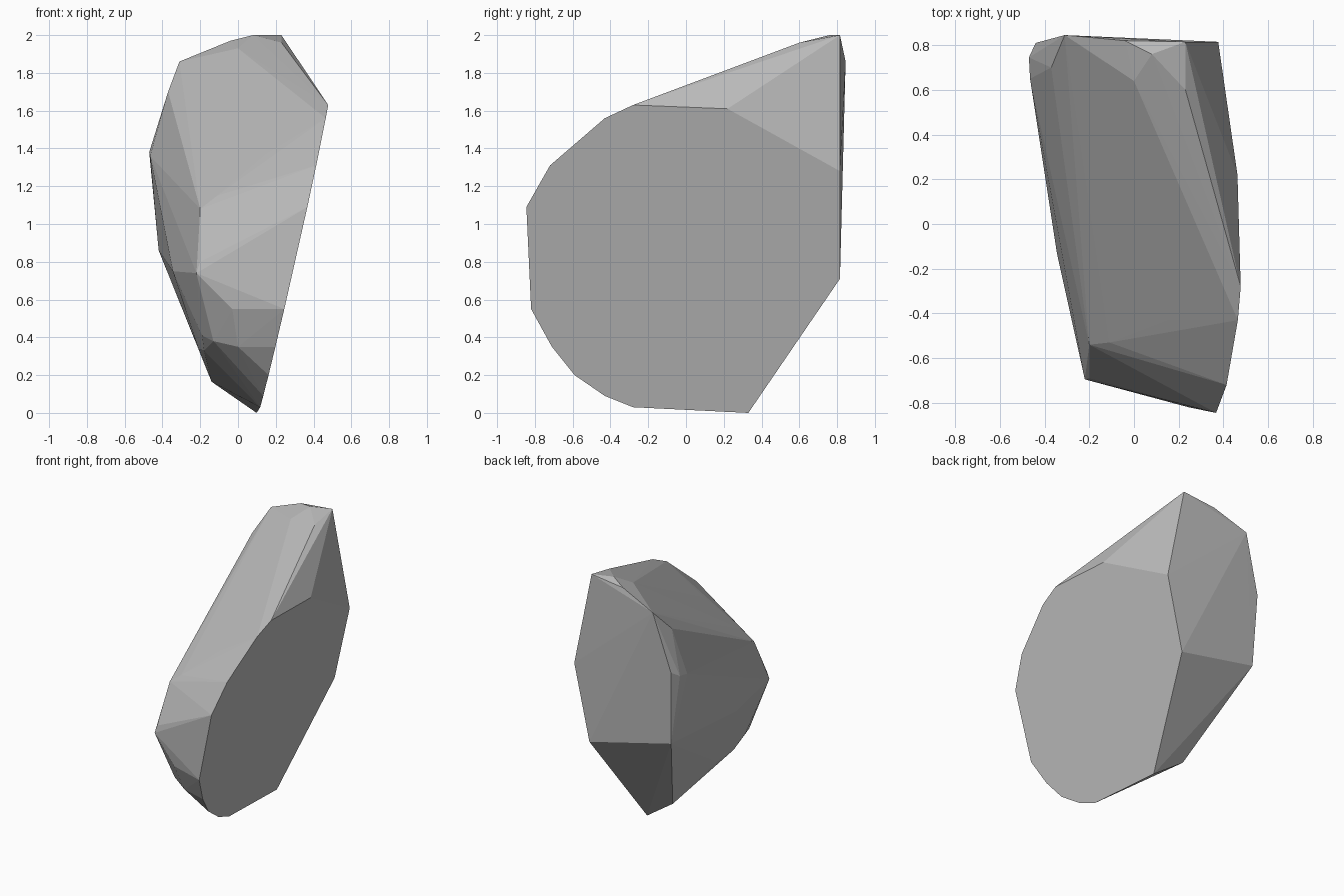
import bpy, bmesh

if "Cube" in bpy.data.objects:
    bpy.data.objects.remove(bpy.data.objects["Cube"])

stone = bpy.data.materials.new("stone_grey")
stone.diffuse_color = (0.5, 0.5, 0.5, 1)
stone.use_nodes = True
stone.node_tree.nodes["Principled BSDF"].inputs["Base Color"].default_value = stone.diffuse_color

# outline (y, z) of the flat cut face on the right; x follows from its tilt
cut_outline = [(.815, 1.28), (.815, .71), (.33, 0), (-.28, .03), (-.43, .09),
               (-.59, .20), (-.71, .35), (-.82, .55), (-.845, 1.09),
               (-.72, 1.31), (-.43, 1.56), (-.28, 1.63), (.22, 1.61)]
points = [(.105 + .225 * z - .02 * y, y, z) for y, z in cut_outline]

# crest and back corners
points += [(.23, .815, 2.0), (.23, .60, 1.96), (.08, .76, 2.0), (-.04, .82, 1.97),
           (0, .64, 1.93), (-.31, .845, 1.86), (-.37, .70, 1.70),
           (-.44, .81, 1.42), (-.47, .745, 1.38), (-.42, .78, .86)]
# left flank and underside
points += [(-.465, .65, 1.36), (-.345, -.13, .75), (-.14, .36, .165),
           (-.21, -.08, .34), (-.18, -.32, .33), (-.19, -.45, .41)]
# front nose and shoulder
points += [(-.22, -.695, .74), (-.20, -.69, .80), (-.2, -.54, 1.08),
           (-.11, -.53, 1.15), (.05, -.53, 1.24), (.15, -.43, 1.37),
           (0, -.615, 1.12), (-.03, -.73, .55), (0, -.65, .35), (-.13, -.58, .38)]

# faceted rock as the hull of its corners
bm = bmesh.new()
for p in points:
    bm.verts.new(p)
hull = bmesh.ops.convex_hull(bm, input=bm.verts[:])
loose = {g for g in hull["geom_interior"] + hull["geom_unused"]
         if isinstance(g, bmesh.types.BMVert)}
bmesh.ops.delete(bm, geom=list(loose), context='VERTS')
bmesh.ops.recalc_face_normals(bm, faces=bm.faces[:])

mesh = bpy.data.meshes.new("rock")
bm.to_mesh(mesh)
bm.free()
mesh.materials.append(stone)
rock = bpy.data.objects.new("rock", mesh)
bpy.context.collection.objects.link(rock)
